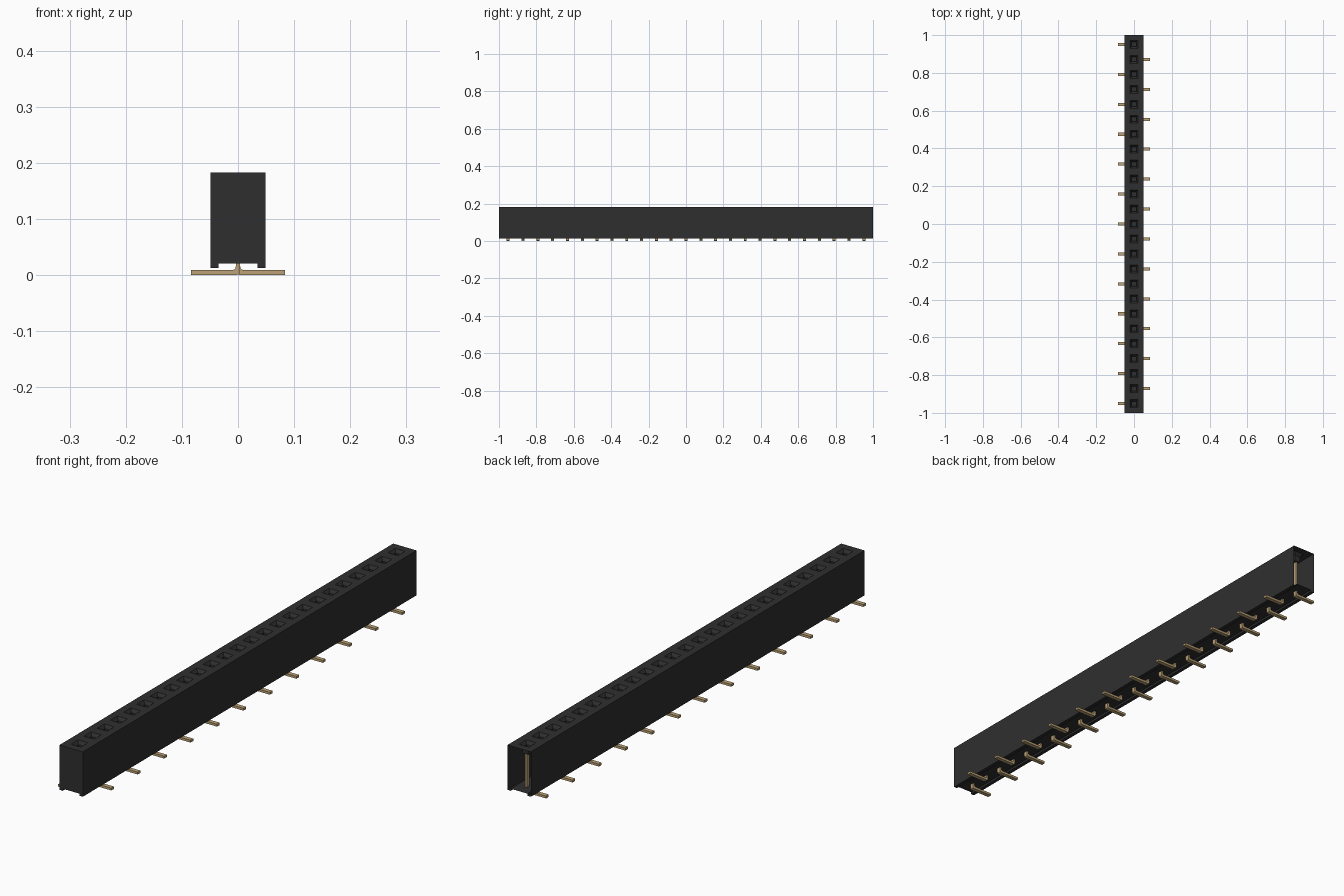
import bpy, bmesh

if "Cube" in bpy.data.objects:
    bpy.data.objects.remove(bpy.data.objects["Cube"])

COUNT, PITCH = 25, 0.0792
HALF_W, TOP, BOTTOM, FLOOR = 0.049, 0.183, 0.013, 0.021
ROWS = [(i - (COUNT - 1) / 2) * PITCH for i in range(COUNT)]


def material(name, rgb, rough):
    m = bpy.data.materials.new(name)
    m.use_nodes = True
    m.diffuse_color = (*rgb, 1)
    shader = m.node_tree.nodes["Principled BSDF"]
    shader.inputs["Base Color"].default_value = (*rgb, 1)
    shader.inputs["Roughness"].default_value = rough
    return m


def finish(bm, name, mat):
    bmesh.ops.remove_doubles(bm, verts=bm.verts, dist=0.00005)
    bmesh.ops.recalc_face_normals(bm, faces=bm.faces)
    mesh = bpy.data.meshes.new(name)
    bm.to_mesh(mesh)
    bm.free()
    mesh.materials.append(mat)
    obj = bpy.data.objects.new(name, mesh)
    bpy.context.collection.objects.link(obj)
    return obj


def face(bm, points):
    return bm.faces.new([bm.verts.new(p) for p in points])


def rectangle(half_x, y0, y1, z):
    return [(-half_x, y0, z), (half_x, y0, z), (half_x, y1, z), (-half_x, y1, z)]


def bridge(bm, a, b):
    for i in range(4):
        j = (i + 1) % 4
        face(bm, [a[i], a[j], b[j], b[i]])


black = material("black plastic", (0.028, 0.028, 0.028), 0.6)
gold = material("gold contact", (0.50, 0.36, 0.18), 0.5)

# Housing: hollow shell with two bottom rails, closed front and open back
bm = bmesh.new()
rail = 0.035
section = [(-HALF_W, TOP), (-HALF_W, BOTTOM), (-rail, BOTTOM), (-rail, FLOOR),
           (rail, FLOOR), (rail, BOTTOM), (HALF_W, BOTTOM), (HALF_W, TOP)]
for (xa, za), (xb, zb) in zip(section, section[1:]):
    face(bm, [(xa, -1, za), (xb, -1, zb), (xb, 1, zb), (xa, 1, za)])
face(bm, [(x, -1, z) for x, z in section])

# Top surface with a tapered square socket above every contact
for i, y in enumerate(ROWS):
    y0 = -1 if i == 0 else y - PITCH / 2
    y1 = 1 if i == COUNT - 1 else y + PITCH / 2
    loops = [rectangle(HALF_W, y0, y1, TOP)]
    for half, depth in ((0.021, 0), (0.012, 0.012), (0.012, 0.035)):
        loops.append(rectangle(half, y - half, y + half, TOP - depth))
    for a, b in zip(loops, loops[1:]):
        bridge(bm, a, b)
    face(bm, loops[-1])
finish(bm, "housing", black)

# Contacts: upright strip bent into a flat foot, alternating sides
outline = [(-0.004, 0.147), (-0.004, 0.007), (-0.002, 0.002), (0.003, 0),
           (0.084, 0), (0.084, 0.009), (0.009, 0.009), (0.005, 0.011),
           (0.004, 0.015), (0.004, 0.147)]
for i, y in enumerate(ROWS):
    side = -1 if i % 2 == 0 else 1
    bm = bmesh.new()
    strip = face(bm, [(side * x, y - 0.008, z) for x, z in outline])
    swept = bmesh.ops.extrude_face_region(bm, geom=[strip], use_keep_orig=True)
    bmesh.ops.translate(bm, vec=(0, 0.016, 0),
                        verts=[v for v in swept["geom"] if isinstance(v, bmesh.types.BMVert)])
    finish(bm, f"contact_{i + 1}", gold)
